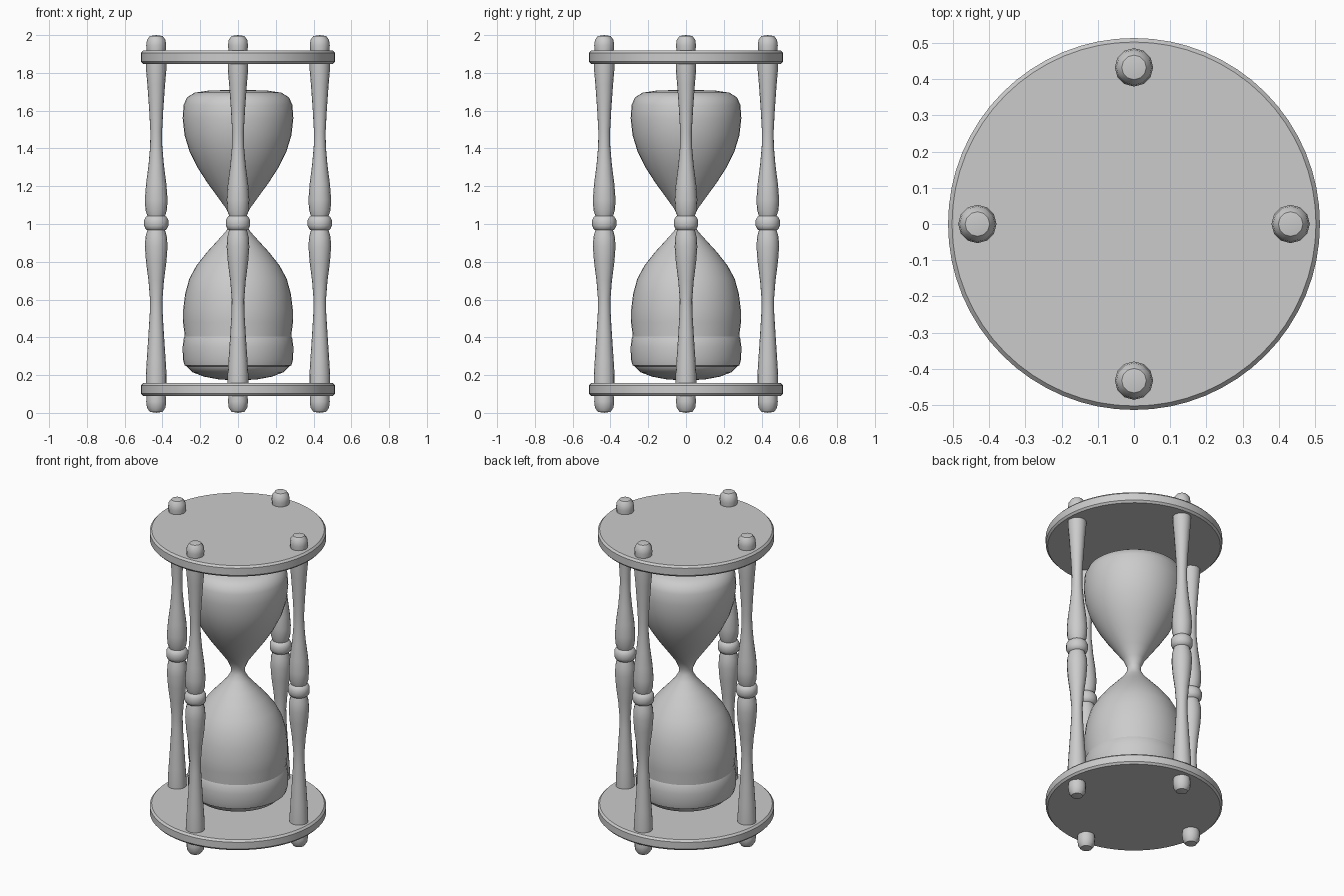
import bpy, bmesh
from math import radians, sin, cos, pi


def lathe(name, profile, sides, at=(0, 0), angle=35):
    """Revolve (radius, z) points about a vertical axis; radius 0 makes a pole."""
    bm = bmesh.new()
    rings = []
    for r, z in profile:
        if r == 0:
            rings.append([bm.verts.new((0, 0, z))])
        else:
            rings.append([bm.verts.new((r * cos(2 * pi * i / sides), r * sin(2 * pi * i / sides), z))
                          for i in range(sides)])
    for a, b in zip(rings, rings[1:]):
        for i in range(sides):
            j = (i + 1) % sides
            quad = [a[i % len(a)], a[j % len(a)], b[j % len(b)], b[i % len(b)]]
            bm.faces.new(list(dict.fromkeys(quad)))
    for end in (rings[0], rings[-1]):
        if len(end) > 1:
            bm.faces.new(end)
    bmesh.ops.recalc_face_normals(bm, faces=bm.faces)
    mesh = bpy.data.meshes.new(name)
    bm.to_mesh(mesh)
    bm.free()
    obj = bpy.data.objects.new(name, mesh)
    obj.location = (at[0], at[1], 0)
    bpy.context.collection.objects.link(obj)
    bpy.ops.object.select_all(action='DESELECT')
    obj.select_set(True)
    bpy.context.view_layer.objects.active = obj
    bpy.ops.object.shade_smooth_by_angle(angle=radians(angle))
    return obj


# Round end plates with slightly eased rims
for name, z0, z1 in (("bottom_plate", 0.09, 0.157), ("top_plate", 1.848, 1.918)):
    lathe(name, [(0.503, z0), (0.514, z0 + 0.012), (0.514, z1 - 0.012), (0.503, z1)], 64)

# Glass: two bulbs joined by a narrow neck
glass = [(0, 0.172), (0.10, 0.177), (0.18, 0.192), (0.24, 0.215), (0.272, 0.245),
         (0.283, 0.30), (0.282, 0.41), (0.291, 0.48), (0.29, 0.55), (0.28, 0.63),
         (0.258, 0.71), (0.22, 0.78), (0.165, 0.85), (0.11, 0.91), (0.065, 0.96),
         (0.042, 1.0), (0.042, 1.035), (0.062, 1.08), (0.105, 1.14), (0.16, 1.215),
         (0.215, 1.30), (0.257, 1.385), (0.283, 1.47), (0.293, 1.56), (0.288, 1.63),
         (0.27, 1.67), (0.23, 1.695), (0.15, 1.707), (0, 1.71)]
lathe("glass_bulbs", glass, 40, angle=50)

# Settled sand, showing as a raised band around the lower bulb
lathe("sand", [(0.25, 0.235), (0.283, 0.252), (0.292, 0.285), (0.293, 0.35),
               (0.287, 0.395), (0.276, 0.415)], 40)

# Turned posts with a central bead, plus rounded knobs through both plates
post = [(0.055, 0.13), (0.055, 0.20), (0.05, 0.28), (0.042, 0.40), (0.034, 0.53),
        (0.033, 0.60), (0.041, 0.70), (0.054, 0.80), (0.060, 0.88), (0.057, 0.93),
        (0.047, 0.967), (0.056, 0.973), (0.064, 0.99), (0.064, 1.02), (0.055, 1.037),
        (0.047, 1.043), (0.057, 1.075), (0.060, 1.13), (0.054, 1.21), (0.041, 1.31),
        (0.032, 1.41), (0.031, 1.49), (0.037, 1.60), (0.047, 1.74), (0.054, 1.82),
        (0.054, 1.87)]
knob = [(0.050, 0.0), (0.053, 0.03), (0.049, 0.06), (0.034, 0.08), (0, 0.085)]
P = 0.433
for side, at in (("front", (0, -P)), ("back", (0, P)), ("left", (-P, 0)), ("right", (P, 0))):
    lathe(side + "_post", post, 16, at)
    lathe(side + "_top_knob", [(r, 1.915 + z) for r, z in knob], 12, at)
    lathe(side + "_bottom_knob", [(r, 0.093 - z * 1.09) for r, z in knob], 12, at)
